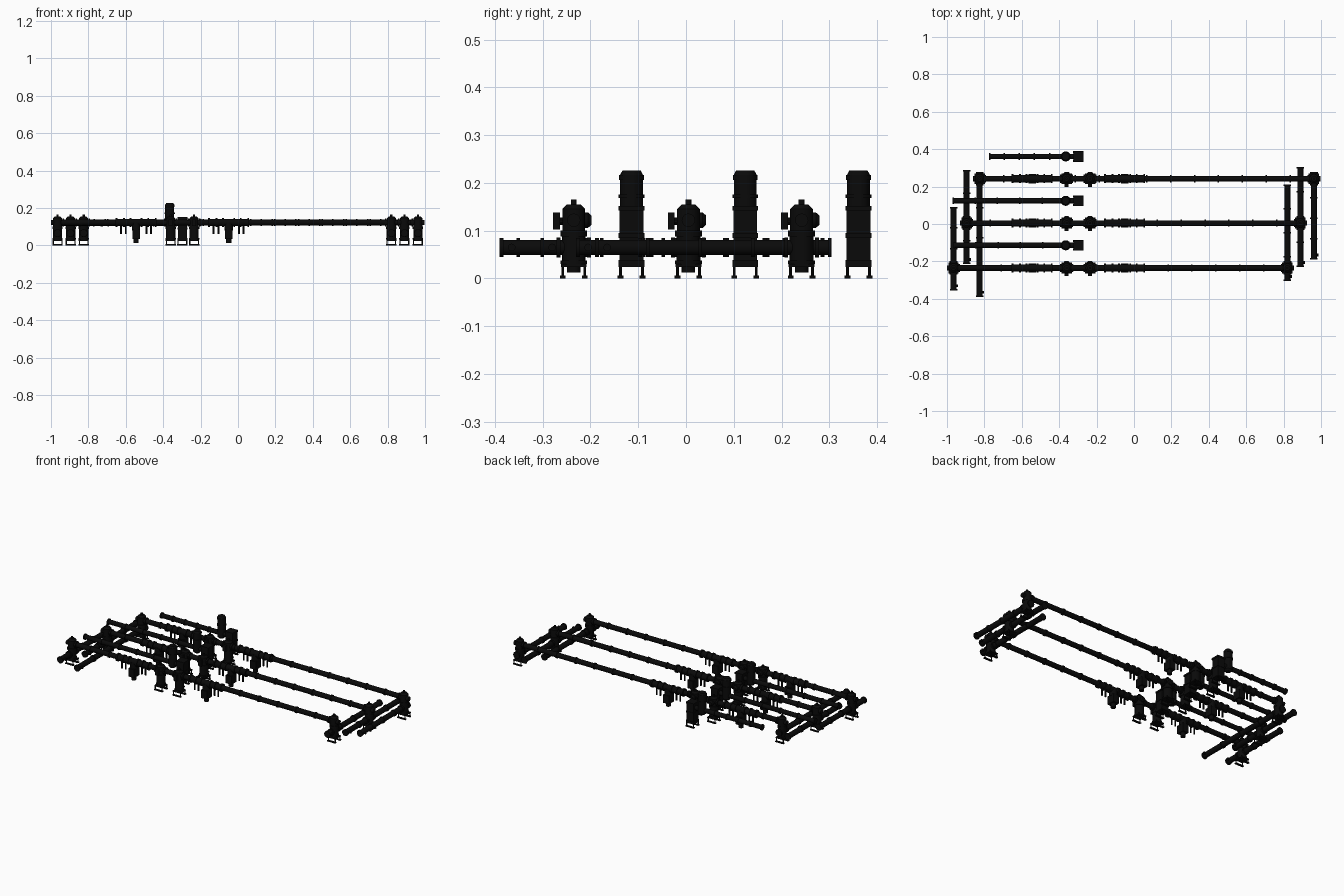
import bpy, bmesh
from mathutils import Matrix, Vector

cube = bpy.data.objects.get("Cube")
if cube:
    bpy.data.objects.remove(cube, do_unlink=True)

black = bpy.data.materials.new("black_steel")
black.use_nodes = True
color = (0.003, 0.003, 0.003, 1)
black.diffuse_color = color
black.node_tree.nodes["Principled BSDF"].inputs["Base Color"].default_value = color

PIPE_Z, HEADER_Z = 0.122, 0.065


def rod(bm, a, b, r, r2=None, sides=16):
    """Cylinder or cone between two points."""
    a, b = Vector(a), Vector(b)
    d = b - a
    turn = d.to_track_quat('Z', 'Y').to_matrix().to_4x4()
    bmesh.ops.create_cone(bm, cap_ends=True, segments=sides, radius1=r,
                          radius2=r if r2 is None else r2, depth=d.length,
                          matrix=Matrix.Translation((a + b) / 2) @ turn)


def box(bm, center, size):
    bmesh.ops.create_cube(bm, size=1, matrix=Matrix.Translation(center)
                          @ Matrix.Diagonal((*size, 1)))


def finish(bm, name):
    mesh = bpy.data.meshes.new(name)
    bm.to_mesh(mesh)
    bm.free()
    mesh.materials.append(black)
    obj = bpy.data.objects.new(name, mesh)
    bpy.context.collection.objects.link(obj)
    bpy.ops.object.select_all(action='DESELECT')
    obj.select_set(True)
    bpy.context.view_layer.objects.active = obj
    bpy.ops.object.shade_smooth_by_angle()


def pipe(name, a, b, r, collars):
    """Pipe with end flanges and evenly spaced collars."""
    bm = bmesh.new()
    a, b = Vector(a), Vector(b)
    rod(bm, a, b, r)
    step = (b - a).normalized() * 0.004
    for i in range(collars + 1):
        p = a.lerp(b, i / collars)
        if i == 0:
            p = p + step
        elif i == collars:
            p = p - step
        rod(bm, p - step, p + step, r + 0.004)
    finish(bm, name)


def stand(bm, x, y):
    """Four posts between a foot frame and a top plate."""
    s = 0.023
    for side in (-1, 1):
        box(bm, (x, y + side * s, 0.003), (0.056, 0.012, 0.006))
        for end in (-1, 1):
            rod(bm, (x + end * s, y + side * s, 0), (x + end * s, y + side * s, 0.028), 0.003, sides=8)
    box(bm, (x, y, 0.027), (0.054, 0.054, 0.006))


def column(name, x, y):
    """Vertical valve body on a stand."""
    bm = bmesh.new()
    stand(bm, x, y)
    for low, high, r, r2 in ((0.027, 0.095, 0.025, 0.025), (0.03, 0.038, 0.028, 0.028),
                             (0.088, 0.1, 0.028, 0.028), (0.1, 0.145, 0.024, 0.024),
                             (0.145, 0.155, 0.024, 0.014), (0.155, 0.165, 0.006, 0.006)):
        rod(bm, (x, y, low), (x, y, high), r, r2)
    finish(bm, name)


# Main lines, the headers crossing beneath their ends, and end columns
lines = (("front", -0.235, -0.965, 0.82), ("middle", 0.005, -0.895, 0.89), ("back", 0.242, -0.825, 0.962))
right_headers = {"front": (-0.355, 0.09), "middle": (-0.215, 0.29), "back": (-0.39, 0.245)}
left_headers = {"front": (-0.305, 0.21), "middle": (-0.23, 0.305), "back": (-0.19, 0.25)}

for name, y, start, end in lines:
    pipe(name + "_main_pipe", (start, y, PIPE_Z), (end, y, PIPE_Z), 0.015, 14)
    for side, x, spans, out in (("right", start, right_headers, -1), ("left", end, left_headers, 1)):
        low, high = spans[name]
        pipe(f"{name}_{side}_header", (x, low, HEADER_Z), (x, high, HEADER_Z), 0.016, 4)
        column(f"{name}_{side}_column", x, y)
        bm = bmesh.new()
        rod(bm, (x, y, PIPE_Z), (x + out * 0.035, y, PIPE_Z), 0.014)
        rod(bm, (x - out * 0.035, y, PIPE_Z), (x - out * 0.027, y, PIPE_Z), 0.021)
        for s in (-1, 1):
            rod(bm, (x, y + s * 0.028, HEADER_Z), (x, y + s * 0.036, HEADER_Z), 0.021)
        rod(bm, (x, low + 0.025, HEADER_Z), (x + 0.024, low + 0.025, HEADER_Z), 0.008, sides=10)
        finish(bm, f"{name}_{side}_flanges")

    # Control valves with a handwheel at the back and an actuator box in front
    for label, x in (("first", -0.36), ("second", -0.235)):
        column(f"{name}_{label}_valve", x, y)
        bm = bmesh.new()
        for s in (-1, 1):
            rod(bm, (x + s * 0.027, y, PIPE_Z), (x + s * 0.035, y, PIPE_Z), 0.022)
        rod(bm, (x, y, PIPE_Z), (x, y + 0.03, PIPE_Z), 0.016)
        rod(bm, (x, y + 0.03, PIPE_Z), (x, y + 0.037, PIPE_Z), 0.016, 0.01)
        rod(bm, (x, y, 0.12), (x, y - 0.03, 0.12), 0.008, sides=10)
        box(bm, (x, y - 0.036, 0.12), (0.022, 0.014, 0.036))
        finish(bm, f"{name}_{label}_actuator")

    # Meter runs: thick pipe, hanging block and sensor stems
    for label, x in (("first", -0.545), ("second", -0.05)):
        bm = bmesh.new()
        rod(bm, (x - 0.1, y, PIPE_Z), (x + 0.1, y, PIPE_Z), 0.019)
        for d in (-0.105, -0.065, -0.03, 0.03, 0.065, 0.105):
            rod(bm, (x + d - 0.005, y, PIPE_Z), (x + d + 0.005, y, PIPE_Z), 0.024)
        box(bm, (x, y, 0.06), (0.04, 0.05, 0.05))
        rod(bm, (x, y, 0.012), (x, y, 0.04), 0.014)
        rod(bm, (x, y, 0.08), (x, y, PIPE_Z), 0.022)
        for d in (-0.08, -0.055, 0.055, 0.08):
            rod(bm, (x + d, y, 0.06), (x + d, y, PIPE_Z), 0.005, sides=8)
        finish(bm, f"{name}_{label}_meter")

# Feed branches: pipe, upright vessel and cabinet on a stand
for name, y, start in (("front", -0.114, -0.965), ("middle", 0.124, -0.97), ("back", 0.361, -0.775)):
    pipe(name + "_feed_pipe", (start, y, 0.118), (-0.37, y, 0.118), 0.014, 5)
    bm = bmesh.new()
    x = -0.365
    for low, high, r, r2 in ((0.09, 0.1, 0.014, 0.024), (0.1, 0.215, 0.024, 0.024), (0.168, 0.176, 0.027, 0.027),
                             (0.206, 0.217, 0.026, 0.026), (0.217, 0.226, 0.024, 0.019)):
        rod(bm, (x, y, low), (x, y, high), r, r2)
    rod(bm, (x, y, 0.118), (-0.3, y, 0.118), 0.014)
    finish(bm, name + "_vessel")
    bm = bmesh.new()
    x = -0.297
    stand(bm, x, y)
    box(bm, (x, y, 0.09), (0.046, 0.05, 0.124))
    for z in (0.034, 0.09, 0.147):
        box(bm, (x, y, z), (0.053, 0.054, 0.01))
    finish(bm, name + "_cabinet")
